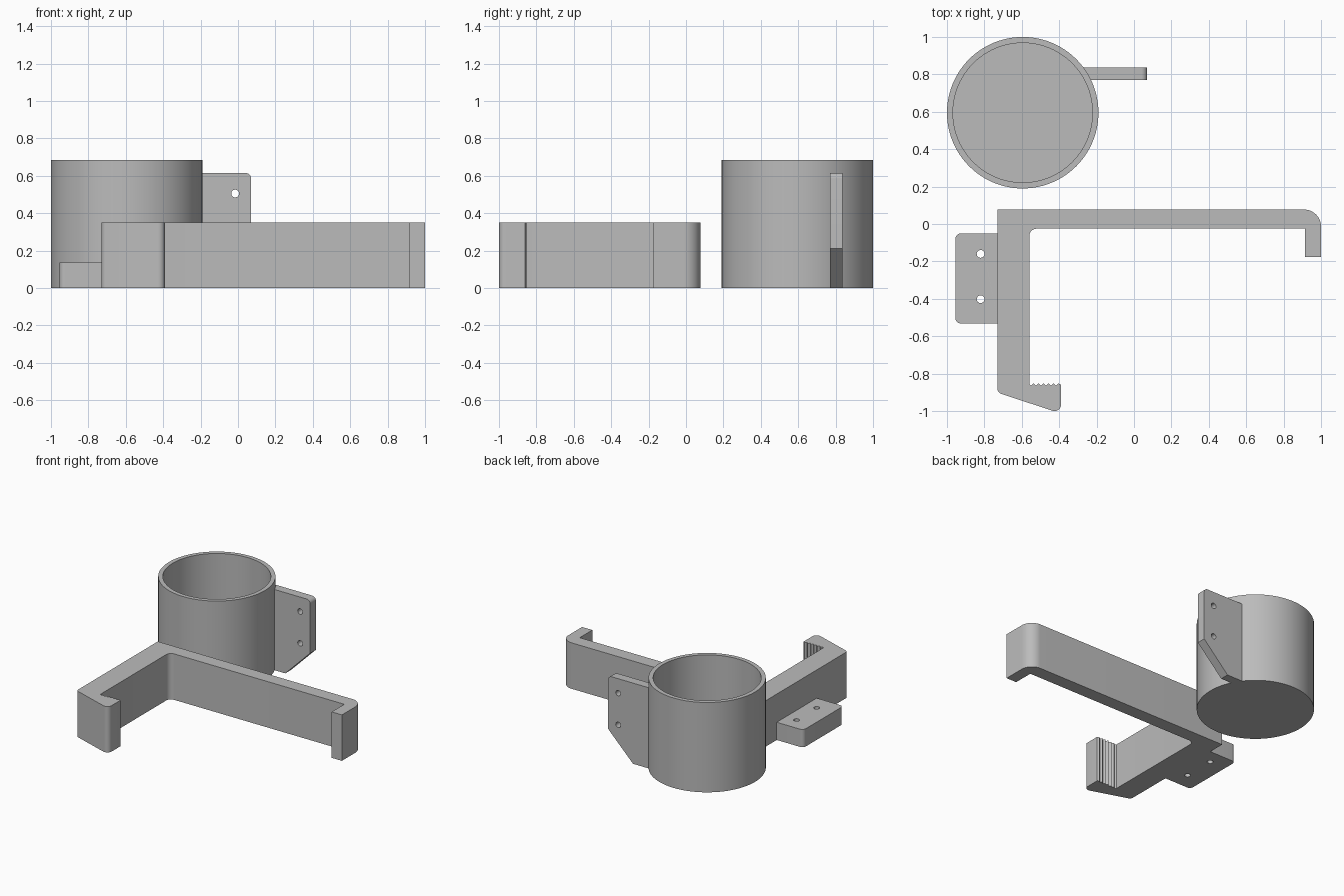
import bpy, bmesh, math

if "Cube" in bpy.data.objects:
    bpy.data.objects.remove(bpy.data.objects["Cube"])

grey = bpy.data.materials.new("grey plastic")
grey.diffuse_color = (0.5, 0.5, 0.5, 1)
grey.use_nodes = True
grey.node_tree.nodes["Principled BSDF"].inputs["Base Color"].default_value = grey.diffuse_color


def arc(cx, cy, r, a0, a1, n=8):
    """Points on an arc, angles in degrees."""
    return [(cx + r * math.cos(math.radians(a0 + (a1 - a0) * i / n)),
             cy + r * math.sin(math.radians(a0 + (a1 - a0) * i / n))) for i in range(n + 1)]


def hole(cx, cy, r=0.021, n=16):
    return arc(cx, cy, r, 0, 360 - 360 / n, n - 1)


def finish(obj):
    obj.data.materials.clear()
    obj.data.materials.append(grey)
    bpy.ops.object.select_all(action='DESELECT')
    obj.select_set(True)
    bpy.context.view_layer.objects.active = obj
    bpy.ops.object.shade_smooth_by_angle(angle=math.radians(30))


def extruded(name, outlines, depth):
    """Solid plate from z = 0 to depth; outlines after the first are holes."""
    cu = bpy.data.curves.new(name, 'CURVE')
    cu.dimensions, cu.fill_mode, cu.extrude = '2D', 'BOTH', depth / 2
    for pts in outlines:
        sp = cu.splines.new('POLY')
        sp.points.add(len(pts) - 1)
        for p, (x, y) in zip(sp.points, pts):
            p.co = (x, y, 0, 1)
        sp.use_cyclic_u = True
    tmp = bpy.data.objects.new(name, cu)
    bpy.context.collection.objects.link(tmp)
    bpy.context.view_layer.update()
    me = bpy.data.meshes.new_from_object(tmp.evaluated_get(bpy.context.evaluated_depsgraph_get()))
    bpy.data.objects.remove(tmp)
    bm = bmesh.new()
    bm.from_mesh(me)
    bmesh.ops.remove_doubles(bm, verts=bm.verts, dist=0.0002)
    bmesh.ops.translate(bm, verts=bm.verts, vec=(0, 0, depth / 2))
    bmesh.ops.recalc_face_normals(bm, faces=bm.faces)
    bm.to_mesh(me)
    bm.free()
    me.name = name
    obj = bpy.data.objects.new(name, me)
    bpy.context.collection.objects.link(obj)
    return obj


# Clamp arm: L-shaped bar with a hooked end and a serrated jaw
teeth = [(-0.55 + 0.16 * i / 12, -0.852 if i % 2 else -0.864) for i in range(12)]
outline = ([(-0.73, 0.077)] + arc(0.91, -0.013, 0.09, 90, 0, 12)
           + [(1.0, -0.177), (0.914, -0.177), (0.914, -0.025)]
           + arc(-0.52, -0.065, 0.04, 90, 180)
           + [(-0.56, -0.857)] + teeth + [(-0.39, -0.86)]
           + arc(-0.425, -0.965, 0.035, 0, -108)
           + arc(-0.70, -0.88, 0.03, 252, 180))
finish(extruded("clamp_arm", [outline], 0.35))

# Mounting flange on the side of the arm
flange = ([(-0.725, -0.05)] + arc(-0.925, -0.08, 0.03, 90, 180)
          + arc(-0.925, -0.502, 0.03, 180, 270) + [(-0.725, -0.532)])
finish(extruded("arm_flange", [flange, hole(-0.82, -0.16), hole(-0.82, -0.402)], 0.135))

# Cup: lathed wall and floor
CX, CY, R, RI, H, FLOOR = -0.595, 0.595, 0.405, 0.373, 0.685, 0.032
bm = bmesh.new()
vs = [bm.verts.new(p) for p in
      [(0, 0, 0), (R, 0, 0), (R, 0, H), (RI, 0, H), (RI, 0, FLOOR), (0, 0, FLOOR)]]
es = [bm.edges.new(vs[i:i + 2]) for i in range(5)]
bmesh.ops.spin(bm, geom=vs + es, cent=(0, 0, 0), axis=(0, 0, 1),
               angle=math.tau, steps=96, use_duplicate=False)
bmesh.ops.remove_doubles(bm, verts=bm.verts, dist=0.0005)
bmesh.ops.recalc_face_normals(bm, faces=bm.faces)
me = bpy.data.meshes.new("cup")
bm.to_mesh(me)
bm.free()
cup = bpy.data.objects.new("cup", me)
cup.location = (CX, CY, 0)
bpy.context.collection.objects.link(cup)
finish(cup)

# Cup tab: upright plate with a sloped underside, drawn in x-z
tab_pts = ([(-0.25, 0), (-0.14, 0), (0.07, 0.21)]
           + arc(0.04, 0.585, 0.03, 0, 90) + [(-0.25, 0.615)])
tab = extruded("cup_tab", [tab_pts, hole(-0.015, 0.505), hole(-0.015, 0.263)], 0.068)
for v in tab.data.vertices:
    x, z, d = v.co
    y = 0.838 - d
    if x < -0.24:  # end follows the middle of the cup wall
        x = CX + math.sqrt(0.39 ** 2 - (y - CY) ** 2)
    v.co = (x, y, z)
tab.data.update()
finish(tab)
